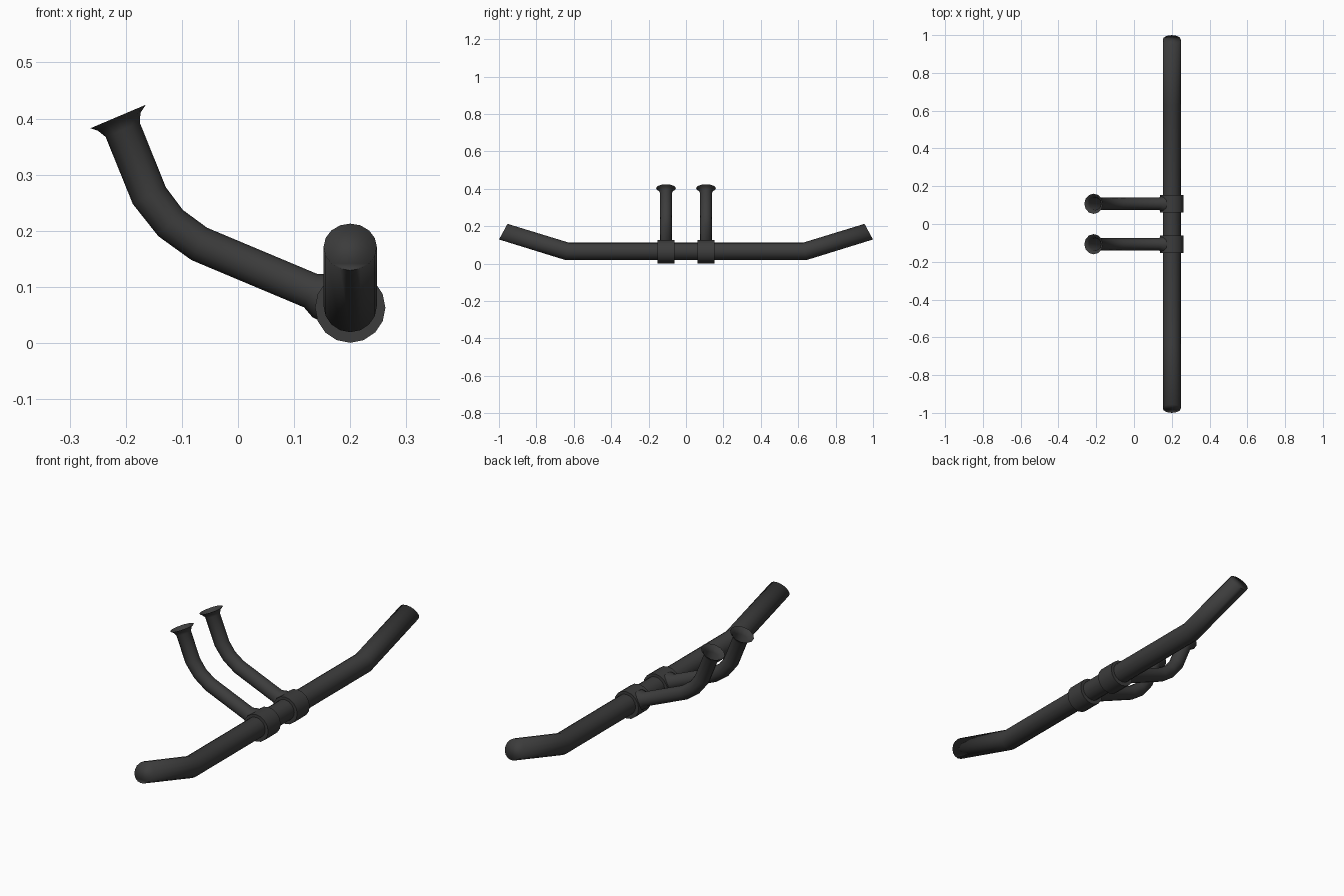
import bpy, bmesh, math
from mathutils import Vector

if "Cube" in bpy.data.objects:
    bpy.data.objects.remove(bpy.data.objects["Cube"])

mat = bpy.data.materials.new("dark_grey_metal")
mat.diffuse_color = (0.045, 0.045, 0.045, 1)
mat.use_nodes = True
mat.node_tree.nodes["Principled BSDF"].inputs["Base Color"].default_value = mat.diffuse_color


def tube(name, rings, sides, plane, cap=(True, True), smooth=60):
    """Skin circles (u, z, tilt in degrees, radius) along a path in the xz or yz plane."""
    bm = bmesh.new()
    loops = []
    for u, z, tilt, r in rings:
        t = math.radians(tilt)
        if plane == "yz":
            c, side = Vector((0, u, z)), Vector((1, 0, 0))
            up = Vector((0, -math.sin(t), math.cos(t)))
        else:
            c, side = Vector((u, 0, z)), Vector((0, 1, 0))
            up = Vector((-math.sin(t), 0, math.cos(t)))
        loop = []
        for i in range(sides):
            a = 2 * math.pi * i / sides
            loop.append(bm.verts.new(c + r * (math.cos(a) * side + math.sin(a) * up)))
        loops.append(loop)
    for a, b in zip(loops, loops[1:]):
        for i in range(sides):
            j = (i + 1) % sides
            bm.faces.new((a[i], a[j], b[j], b[i]))
    if cap[0]:
        bm.faces.new(loops[0][::-1])
    if cap[1]:
        bm.faces.new(loops[-1])
    bmesh.ops.recalc_face_normals(bm, faces=bm.faces)
    me = bpy.data.meshes.new(name)
    bm.to_mesh(me)
    bm.free()
    me.materials.append(mat)
    ob = bpy.data.objects.new(name, me)
    bpy.context.collection.objects.link(ob)
    bpy.ops.object.select_all(action='DESELECT')
    ob.select_set(True)
    bpy.context.view_layer.objects.active = ob
    bpy.ops.object.shade_smooth_by_angle(angle=math.radians(smooth))
    return ob


# Main bar with raised ends
half = [(0.636, 0.066, 10, 0.0475), (0.977, 0.171, 28.5, 0.0475)]
rings = [(-u, z, -t, r) for u, z, t, r in reversed(half)] + half
bar = tube("handlebar", rings, 16, "yz", smooth=100)
bar.location.x = 0.2

# Riser path: flare at the collar, two bends, open trumpet mouth
riser = [
    (0.200, 0.064, 157, 0.046),
    (0.150, 0.085, 157, 0.043),
    (0.130, 0.093, 157, 0.032),
    (-0.069, 0.1765, 154, 0.032),
    (-0.120, 0.2135, 137, 0.032),
    (-0.158, 0.2625, 117, 0.033),
    (-0.2055, 0.380, 113, 0.033),
    (-0.2115, 0.394, 113, 0.041),
    (-0.2138, 0.4035, 113, 0.0535),
]
for label, s in (("left", -1), ("right", 1)):
    y = s * 0.107
    clamp = tube(label + "_clamp", [(-0.046, 0.063, 0, 0.0627), (0.046, 0.063, 0, 0.0627)],
                 16, "yz")
    clamp.location = (0.2, y, 0)
    stem = tube(label + "_riser", riser, 12, "xz", cap=(True, False))
    stem.location.y = y
